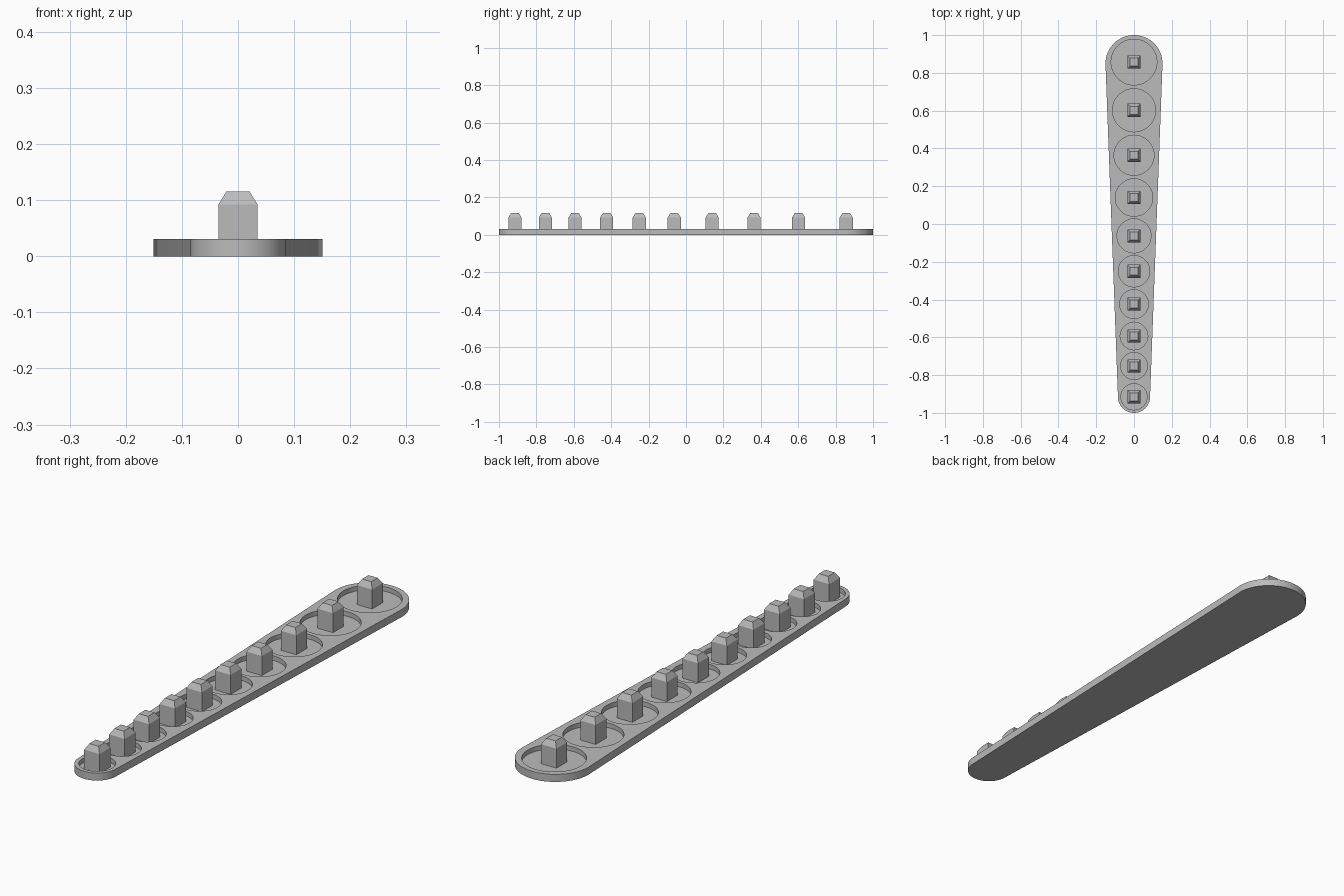
import bpy
import bmesh
from math import cos, sin, pi, radians
from mathutils import Matrix

cube = bpy.data.objects.get("Cube")
if cube:
    bpy.data.objects.remove(cube, do_unlink=True)

PLATE_TOP = 0.031
FLOOR = 0.012
# Station along the plate and radius of its round recess
STATIONS = [(-0.915, 0.069), (-0.752, 0.071), (-0.593, 0.073), (-0.424, 0.076),
            (-0.25, 0.083), (-0.063, 0.09), (0.14, 0.099), (0.364, 0.106),
            (0.602, 0.114), (0.857, 0.121)]

grey = bpy.data.materials.new("plain grey")
grey.use_nodes = True
colour = (0.5, 0.5, 0.5, 1)
grey.diffuse_color = colour
grey.node_tree.nodes["Principled BSDF"].inputs["Base Color"].default_value = colour


def make_object(name, bm):
    bmesh.ops.recalc_face_normals(bm, faces=bm.faces)
    mesh = bpy.data.meshes.new(name)
    bm.to_mesh(mesh)
    bm.free()
    mesh.materials.append(grey)
    obj = bpy.data.objects.new(name, mesh)
    bpy.context.collection.objects.link(obj)
    return obj


def select_only(obj):
    bpy.ops.object.select_all(action='DESELECT')
    obj.select_set(True)
    bpy.context.view_layer.objects.active = obj


def arc(cy, r, start, steps=32):
    return [(r * cos(start + pi * i / steps), cy + r * sin(start + pi * i / steps))
            for i in range(steps + 1)]


# Tapered plate with rounded ends
bm = bmesh.new()
outline = arc(0.849, 0.151, 0) + arc(-0.915, 0.085, pi)
base = bm.faces.new([bm.verts.new((x, y, 0)) for x, y in outline])
raised = bmesh.ops.extrude_face_region(bm, geom=[base])["geom"]
bmesh.ops.translate(bm, vec=(0, 0, PLATE_TOP),
                    verts=[v for v in raised if isinstance(v, bmesh.types.BMVert)])
plate = make_object("tapered_plate", bm)

# Round recesses cut into the top
bm = bmesh.new()
for y, r in STATIONS:
    bmesh.ops.create_cone(bm, cap_ends=True, segments=64, radius1=r, radius2=r, depth=0.1,
                          matrix=Matrix.Translation((0, y, FLOOR + 0.05)))
cutter = make_object("recess_cutter", bm)
cutter.hide_render = True
cut = plate.modifiers.new("recesses", 'BOOLEAN')
cut.operation = 'DIFFERENCE'
cut.solver = 'EXACT'
cut.object = cutter
select_only(plate)
bpy.ops.object.modifier_apply(modifier=cut.name)
bpy.data.objects.remove(cutter, do_unlink=True)
bpy.ops.object.shade_smooth_by_angle(angle=radians(30))

# Square pegs with a sloped cap
for number, (y, r) in enumerate(STATIONS, 1):
    bm = bmesh.new()
    rings = []
    for half, z in ((0.035, FLOOR), (0.035, 0.092), (0.021, 0.115)):
        rings.append([bm.verts.new((sx * half, y + sy * half, z))
                      for sx, sy in ((-1, -1), (1, -1), (1, 1), (-1, 1))])
    for low, high in zip(rings, rings[1:]):
        for i in range(4):
            j = (i + 1) % 4
            bm.faces.new((low[i], low[j], high[j], high[i]))
    bm.faces.new(rings[-1])
    bm.faces.new(rings[0][::-1])
    make_object(f"square_peg_{number}", bm)
